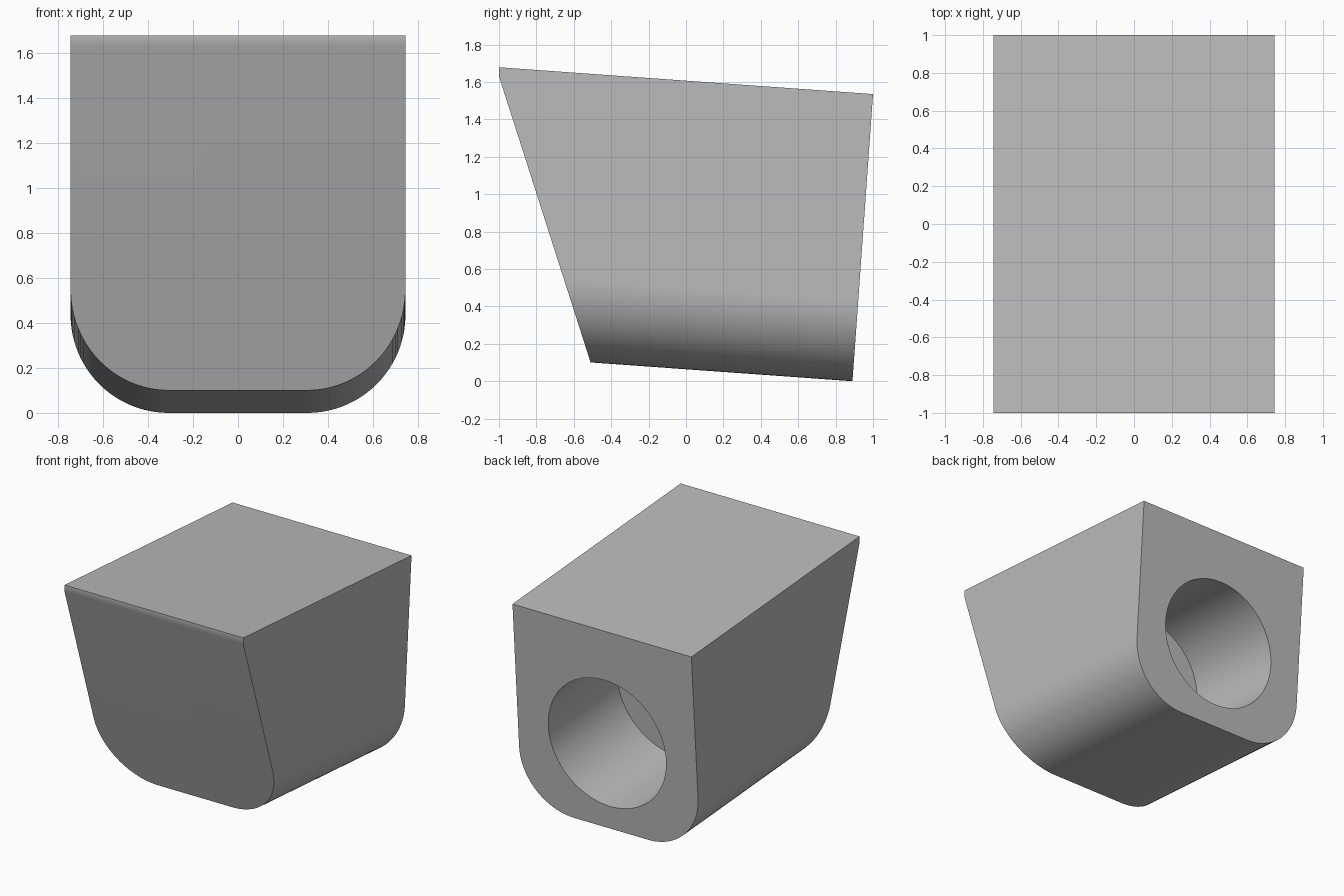
import bpy, bmesh
from math import sin, cos, pi, radians
from mathutils import Matrix, Vector

default = bpy.data.objects.get("Cube")
if default:
    bpy.data.objects.remove(default, do_unlink=True)

HALF_WIDTH, HEIGHT, CORNER = 0.745, 1.539, 0.437
HOLE_RADIUS, HOLE_HEIGHT, HOLE_DEPTH = 0.49, 0.664, 0.822
STEPS = 24
# The body's long axis is tipped so that its front end is higher
TILT = Matrix.Translation((0, 0.89, 0)) @ Matrix.Rotation(radians(-4.1), 4, 'X')


def new_object(name, bm):
    mesh = bpy.data.meshes.new(name)
    bm.to_mesh(mesh)
    bm.free()
    obj = bpy.data.objects.new(name, mesh)
    bpy.context.collection.objects.link(obj)
    return obj


def slice_off(bm, point, normal):
    """Cut away everything past a plane and cap the opening."""
    geom = bm.verts[:] + bm.edges[:] + bm.faces[:]
    cut = bmesh.ops.bisect_plane(bm, geom=geom, plane_co=point,
                                 plane_no=normal, clear_outer=True)
    edges = [g for g in cut["geom_cut"] if isinstance(g, bmesh.types.BMEdge)]
    bmesh.ops.contextual_create(bm, geom=edges)


# Body profile: flat top, straight sides, rounded lower corners
right_corner = []
for i in range(STEPS + 1):
    a = pi / 2 * i / STEPS
    right_corner.append((HALF_WIDTH - CORNER + CORNER * sin(a),
                         CORNER - CORNER * cos(a)))
half = right_corner + [(HALF_WIDTH, HEIGHT)]
profile = half + [(-x, z) for x, z in reversed(half)]

bm = bmesh.new()
back = bm.faces.new([bm.verts.new((x, 0, z)) for x, z in profile])
sweep = bmesh.ops.extrude_face_region(bm, geom=[back], use_keep_orig=True)
bmesh.ops.translate(bm, vec=(0, -2.3, 0),
                    verts=[g for g in sweep["geom"]
                           if isinstance(g, bmesh.types.BMVert)])
bm.transform(TILT)

# Sloping front and the narrow upright strip at its top
slice_off(bm, Vector((0, -0.51, 0.10)), Vector((0, -1.53, -0.49)))
slice_off(bm, Vector((0, -1, 1.63)), Vector((0, -1, 0)))
bmesh.ops.recalc_face_normals(bm, faces=bm.faces)
body = new_object("body", bm)

# Blind round hole in the back
bm = bmesh.new()
bmesh.ops.create_cone(bm, cap_ends=True, segments=96, radius1=HOLE_RADIUS,
                      radius2=HOLE_RADIUS, depth=2 * HOLE_DEPTH)
bm.transform(TILT @ Matrix.Translation((0, 0, HOLE_HEIGHT))
             @ Matrix.Rotation(pi / 2, 4, 'X'))
cutter = new_object("hole_cutter", bm)
cutter.hide_render = True

bpy.ops.object.select_all(action='DESELECT')
body.select_set(True)
bpy.context.view_layer.objects.active = body
hole = body.modifiers.new("hole", 'BOOLEAN')
hole.operation = 'DIFFERENCE'
hole.solver = 'EXACT'
hole.object = cutter
bpy.ops.object.modifier_apply(modifier=hole.name)
bpy.data.objects.remove(cutter, do_unlink=True)

# Plain grey throughout
grey = bpy.data.materials.new("plain_grey")
grey.use_nodes = True
colour = (0.5, 0.5, 0.5, 1)
grey.diffuse_color = colour
grey.node_tree.nodes["Principled BSDF"].inputs["Base Color"].default_value = colour
body.data.materials.clear()
body.data.materials.append(grey)

# Smooth curves, flat large faces
bpy.ops.object.shade_smooth_by_angle(angle=radians(30))
weighted = body.modifiers.new("flat_large_faces", 'WEIGHTED_NORMAL')
weighted.keep_sharp = True
